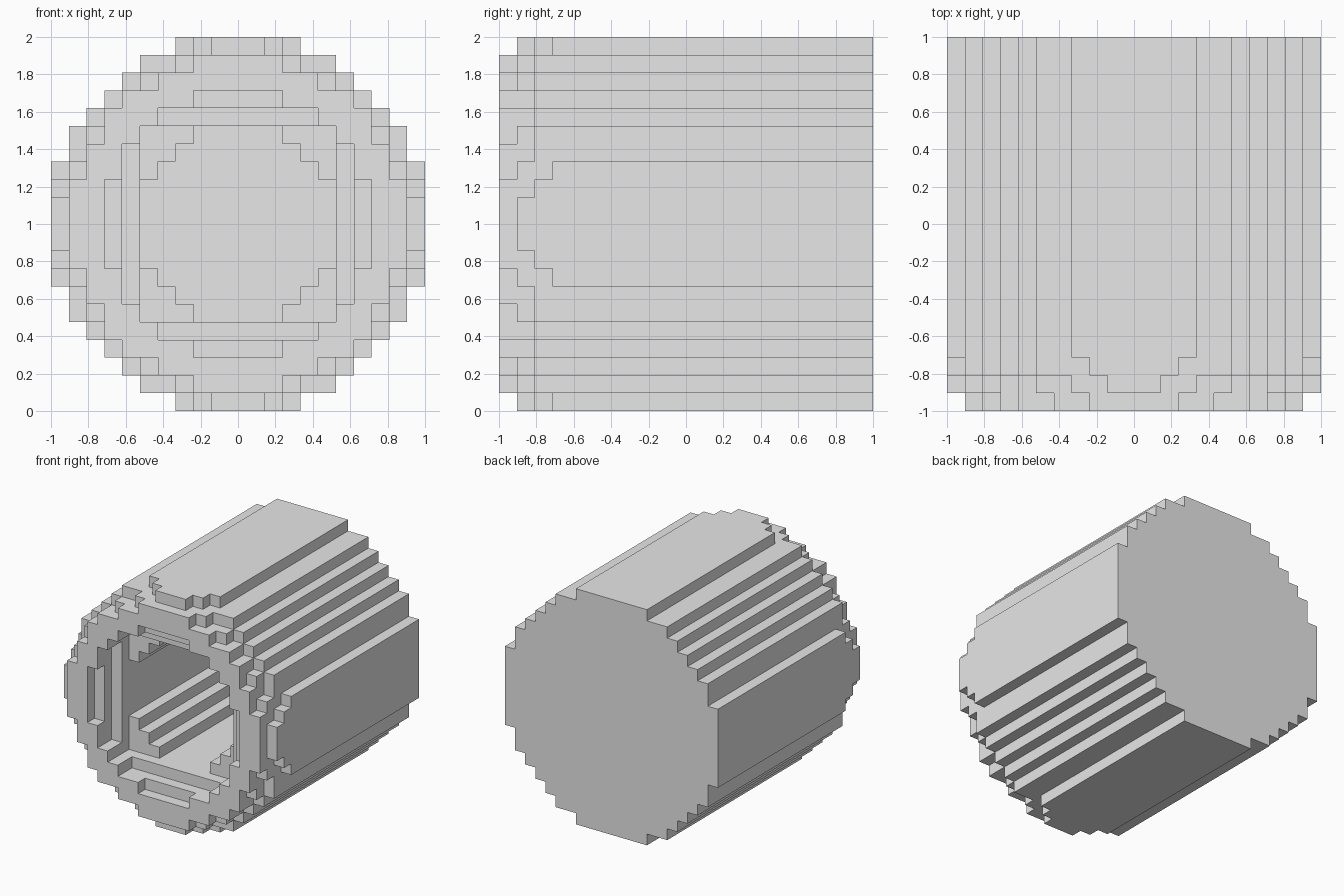
import bpy
import bmesh
import math
from mathutils import Vector

cube = bpy.data.objects.get("Cube")
if cube:
    bpy.data.objects.remove(cube, do_unlink=True)

N = 21                  # blocks along each side
HALF = N // 2
UNIT = 2 / N            # size of one block
BACK_WALL = 1           # blocks closing the rear end
OUTER, INNER = HALF + 0.5, 5.5   # radii in blocks


def rim_start(i, j):
    """First filled layer of a column, giving the stepped rounded front rim."""
    big, small = max(abs(i), abs(j)), min(abs(i), abs(j))
    d = i * i + j * j
    if d < INNER ** 2:              # open bore
        return N - BACK_WALL
    if d < 7.5 ** 2:                # steps down into the bore
        return max(8 - big, 0) if big > 5 else 3
    if d < 9.3 ** 2:                # foremost ring
        return 0
    if d < 9.6 ** 2 or (big == HALF and small < 2):
        return 1
    return 2 if d < 10.4 ** 2 else 3


def filled(i, k, j):
    if i * i + j * j > OUTER ** 2 or not 0 <= k < N:
        return False
    return k >= rim_start(i, j)


# Hollow stepped barrel: only the exposed block sides are made
bm = bmesh.new()
corners = {}


def corner(p):
    key = tuple(round(c * 2) for c in p)
    if key not in corners:
        x, y, z = p
        corners[key] = bm.verts.new((x * UNIT, (y - HALF) * UNIT, z * UNIT + 1))
    return corners[key]


axes = [Vector((1, 0, 0)), Vector((0, 1, 0)), Vector((0, 0, 1))]
span = range(-HALF, HALF + 1)
for i in span:
    for j in span:
        for k in range(N):
            if not filled(i, k, j):
                continue
            centre = Vector((i, k, j))
            for a in range(3):
                for sign in (1, -1):
                    n = axes[a] * sign
                    side = centre + n
                    if filled(int(side.x), int(side.y), int(side.z)):
                        continue
                    u, v = axes[(a + 1) % 3] / 2, axes[(a + 2) % 3] / 2 * sign
                    mid = centre + n / 2
                    quad = (mid - u - v, mid + u - v, mid + u + v, mid - u + v)
                    bm.faces.new([corner(p) for p in quad])

# Merge coplanar block sides into large flat faces
bmesh.ops.dissolve_limit(bm, angle_limit=math.radians(1),
                         verts=bm.verts[:], edges=bm.edges[:])

mesh = bpy.data.meshes.new("stepped_barrel")
bm.to_mesh(mesh)
bm.free()
barrel = bpy.data.objects.new("stepped_barrel", mesh)
bpy.context.collection.objects.link(barrel)

# Plain grey
grey = bpy.data.materials.new("light_grey")
grey.use_nodes = True
colour = (0.8, 0.8, 0.8, 1)
grey.diffuse_color = colour
grey.node_tree.nodes["Principled BSDF"].inputs["Base Color"].default_value = colour
mesh.materials.append(grey)
